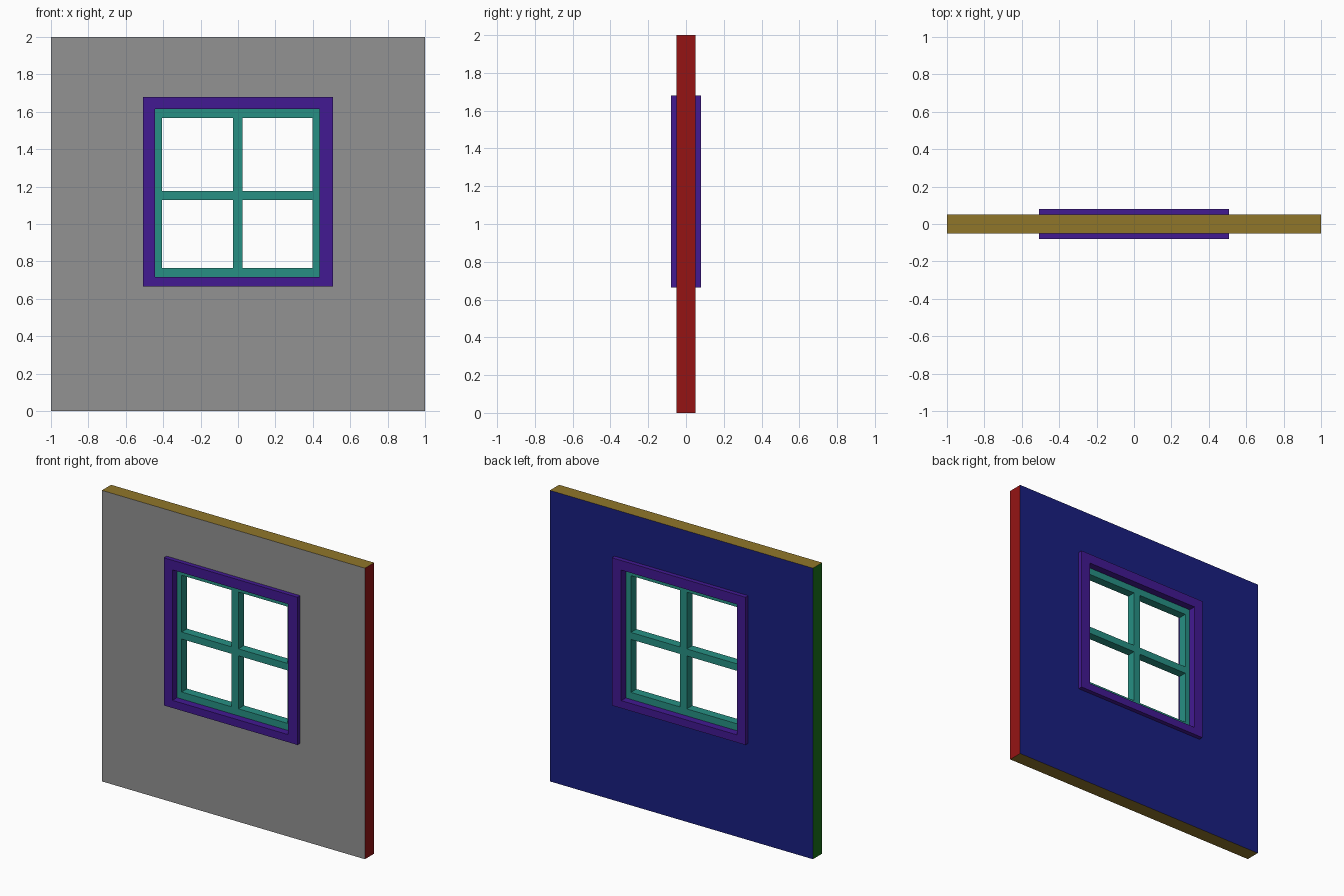
import bpy, bmesh

if "Cube" in bpy.data.objects:
    bpy.data.objects.remove(bpy.data.objects["Cube"])


def material(name, color):
    m = bpy.data.materials.new(name)
    m.diffuse_color = (*color, 1)
    m.use_nodes = True
    m.node_tree.nodes["Principled BSDF"].inputs["Base Color"].default_value = m.diffuse_color
    return m


def finish(name, bm, mats):
    bmesh.ops.recalc_face_normals(bm, faces=bm.faces)
    me = bpy.data.meshes.new(name)
    for m in mats:
        me.materials.append(m)
    bm.to_mesh(me)
    bm.free()
    ob = bpy.data.objects.new(name, me)
    bpy.context.collection.objects.link(ob)
    return ob


def ring(name, outer, inner, y, mats):
    """Rectangular frame in the xz plane; rectangles are (x0, x1, z0, z1)."""
    bm = bmesh.new()

    def loop(r, yy):
        x0, x1, z0, z1 = r
        return [bm.verts.new((a, yy, b))
                for a, b in ((x0, z0), (x1, z0), (x1, z1), (x0, z1))]

    loops = [loop(outer, -y), loop(outer, y), loop(inner, y), loop(inner, -y)]
    for k in range(4):
        a, b = loops[k], loops[(k + 1) % 4]
        for i in range(4):
            j = (i + 1) % 4
            bm.faces.new((a[i], a[j], b[j], b[i]))
    return finish(name, bm, mats)


def bar(name, x0, x1, z0, z1, y, mat):
    bm = bmesh.new()
    bmesh.ops.create_cube(bm, size=1)
    bmesh.ops.scale(bm, vec=(x1 - x0, 2 * y, z1 - z0), verts=bm.verts)
    bmesh.ops.translate(bm, vec=((x0 + x1) / 2, 0, (z0 + z1) / 2), verts=bm.verts)
    return finish(name, bm, [mat])


grey = material("wall_front", (0.29, 0.29, 0.29))
blue = material("wall_back", (0.01, 0.014, 0.22))
red = material("wall_right", (0.3, 0.007, 0.007))
green = material("wall_left", (0.01, 0.17, 0.01))
gold = material("wall_edge", (0.28, 0.18, 0.023))
purple = material("casing", (0.055, 0.01, 0.29))
teal = material("sash", (0.02, 0.28, 0.23))

CASING = (-0.508, 0.508, 0.665, 1.68)
OPENING = (-0.443, 0.437, 0.717, 1.614)
GLASS = (-0.407, 0.398, 0.765, 1.567)
SASH_Y = 0.03

# Wall with a window hole, each side in its own colour
wall = ring("wall", (-1, 1, 0, 2), (-0.475, 0.475, 0.69, 1.65), 0.05,
            [grey, blue, red, green, gold])
for p in wall.data.polygons:
    n = p.normal
    if abs(n.y) > 0.5:
        p.material_index = 0 if n.y < 0 else 1
    elif abs(n.x) > 0.5:
        p.material_index = 2 if n.x > 0 else 3
    else:
        p.material_index = 4

# Casing around the opening, standing proud on both faces
ring("window_casing", CASING, OPENING, 0.08, [purple])

# Sash and its crossing glazing bars
ring("window_sash", OPENING, GLASS, SASH_Y, [teal])
bar("vertical_glazing_bar", -0.027, 0.024, GLASS[2], GLASS[3], SASH_Y, teal)
for side, x0, x1 in (("left", GLASS[0], -0.027), ("right", 0.024, GLASS[1])):
    bar(side + "_glazing_bar", x0, x1, 1.129, 1.177, SASH_Y, teal)
